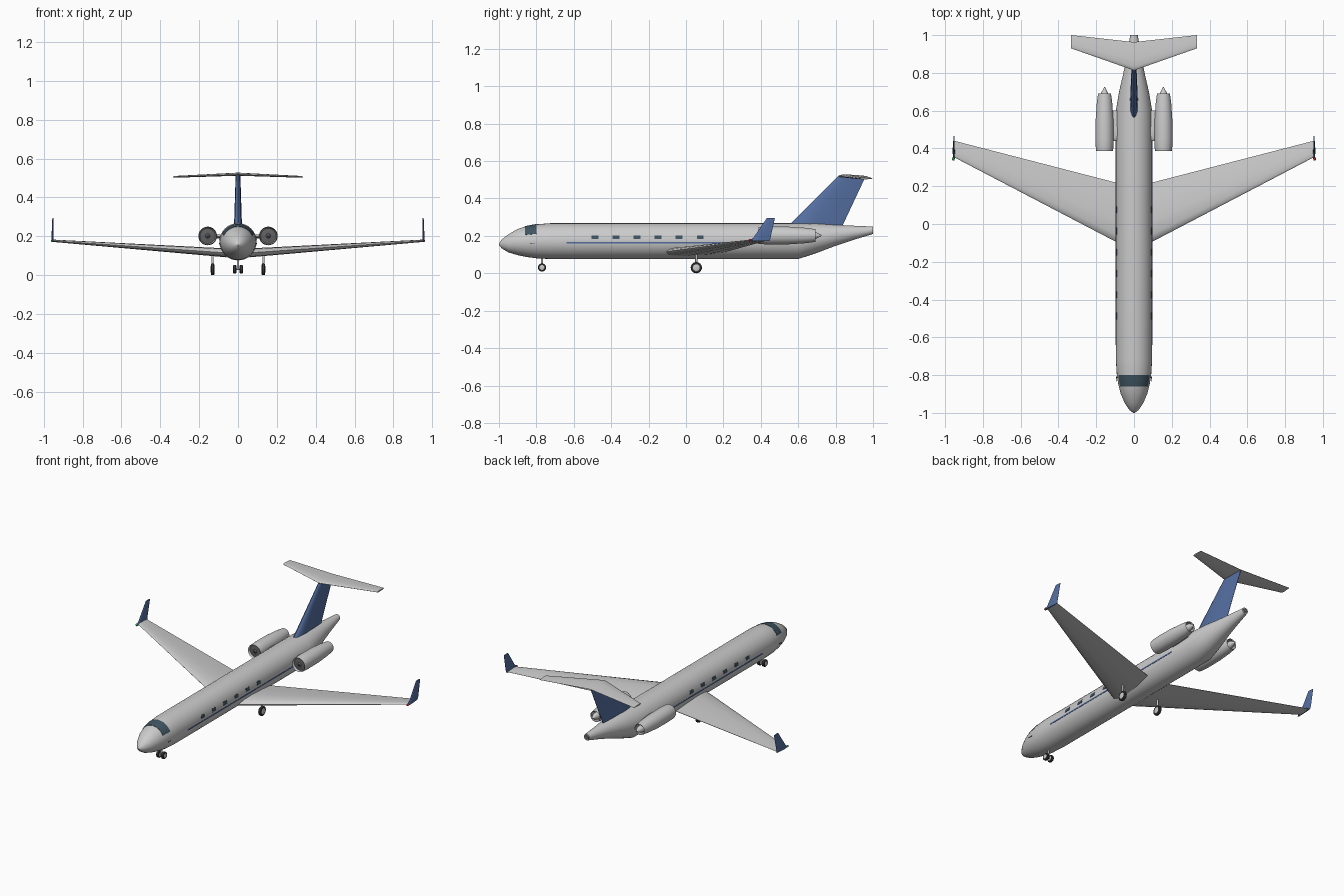
import bpy, bmesh, math
from mathutils import Vector

if "Cube" in bpy.data.objects:
    bpy.data.objects.remove(bpy.data.objects["Cube"])


def material(name, rgb):
    m = bpy.data.materials.new(name)
    m.diffuse_color = (*rgb, 1)
    m.use_nodes = True
    m.node_tree.nodes["Principled BSDF"].inputs["Base Color"].default_value = m.diffuse_color
    return m


BLUE = material("blue_paint", (0.09, 0.16, 0.36))
GLASS = material("dark_glass", (0.05, 0.09, 0.12))
RUBBER = material("rubber", (0.04, 0.04, 0.04))
DARK = material("dark_metal", (0.12, 0.12, 0.13))
RED = material("red_light", (0.7, 0.03, 0.03))
GREEN = material("green_light", (0.03, 0.6, 0.1))


def loft(name, rings, mat=None, mirror=False, closed=True):
    """Skin a list of point rings; closed rings get end caps."""
    bm = bmesh.new()
    vs = [[bm.verts.new(p) for p in r] for r in rings]
    n = len(vs[0])
    for a, b in zip(vs, vs[1:]):
        for i in range(n if closed else n - 1):
            j = (i + 1) % n
            bm.faces.new((a[i], a[j], b[j], b[i]))
    if closed:
        bm.faces.new(vs[0])
        bm.faces.new(vs[-1])
    bmesh.ops.recalc_face_normals(bm, faces=bm.faces)
    me = bpy.data.meshes.new(name)
    bm.to_mesh(me)
    bm.free()
    ob = bpy.data.objects.new(name, me)
    bpy.context.collection.objects.link(ob)
    if mat:
        me.materials.append(mat)
    bpy.ops.object.select_all(action='DESELECT')
    ob.select_set(True)
    bpy.context.view_layer.objects.active = ob
    bpy.ops.object.shade_smooth_by_angle(angle=math.radians(35))
    if mirror:
        ob.modifiers.new("mirror", 'MIRROR')
    return ob


def circle(c, r, axis='y', n=32):
    pts = []
    for i in range(n):
        u, v = r * math.cos(2 * math.pi * i / n), r * math.sin(2 * math.pi * i / n)
        off = {'x': (0, u, v), 'y': (u, 0, v), 'z': (u, v, 0)}[axis]
        pts.append(Vector(c) + Vector(off))
    return pts


def lathe(name, c, profile, axis='y', mat=None, mirror=False, n=32):
    d = Vector({'x': (1, 0, 0), 'y': (0, 1, 0), 'z': (0, 0, 1)}[axis])
    return loft(name, [circle(Vector(c) + d * t, r, axis, n) for t, r in profile], mat, mirror)


FOIL = [(0, 0), (.03, .45), (.12, .85), (.35, 1), (.7, .6), (1, .06)]


def foil(lead, trail, thick, at, vertical=False):
    """Aerofoil section from lead y to trail y; at = (x, z) of the chord."""
    half = [(lead + (trail - lead) * t, h * thick / 2) for t, h in FOIL]
    loop = half + [(y, -h) for y, h in half[:0:-1]]
    if vertical:
        return [(at[0] + h, y, at[1]) for y, h in loop]
    return [(at[0], y, at[1] + h) for y, h in loop]


# Fuselage stations: y, centre z, radius
BODY = [(-1, .155, .004), (-.985, .157, .024), (-.95, .16, .048), (-.9, .167, .07),
        (-.85, .17, .083), (-.8, .171, .091), (-.72, .172, .096), (.6, .172, .096),
        (.7, .188, .079), (.8, .203, .056), (.9, .217, .037), (1, .23, .02)]


def body_at(y):
    for a, b in zip(BODY, BODY[1:]):
        if a[0] <= y <= b[0]:
            t = (y - a[0]) / (b[0] - a[0])
            return a[1] + (b[1] - a[1]) * t, a[2] + (b[2] - a[2]) * t


def skin_patch(name, ys, a0, a1, mat, mirror=False, steps=2):
    """Patch lying just outside the fuselage between two angles (0 = +x, 90 = up)."""
    rings = []
    for y in ys:
        z, r = body_at(y)
        angs = [math.radians(a0 + (a1 - a0) * i / steps) for i in range(steps + 1)]
        rings.append([(q * math.cos(a), y, z + q * math.sin(a))
                      for q, seq in ((r + .0015, angs), (r - .006, angs[::-1])) for a in seq])
    return loft(name, rings, mat, mirror)


loft("fuselage", [circle((0, y, z), r) for y, z, r in BODY])
lathe("tail_exhaust", (0, 1, .23), [(-.02, .015), (.001, .015)], mat=DARK)

# Cockpit glass, cabin windows and side stripe
skin_patch("windscreen", (-.86, -.85, -.825, -.8), 26, 154, GLASS, steps=24)
for i in range(6):
    y = -.487 + i * .1125
    skin_patch(f"cabin_window_{i + 1}", (y - .018, y + .018), 6, 18.5, GLASS, True)
skin_patch("side_stripe", (-.64, .45), -7.5, -3, BLUE, True)

# Wings and winglets
loft("wings", [foil(-.113, .21, .046, (.06, .115)),
               foil(.352, .44, .012, (.95, .177))], mirror=True)
loft("winglets", [foil(.335, .447, .012, (.953, .172), True),
                  foil(.36, .452, .011, (.955, .19), True),
                  foil(.432, .475, .006, (.953, .295), True)], BLUE, True)
for name, s, m in (("left_light", 1, RED), ("right_light", -1, GREEN)):
    lathe(name, (s * .957, .345, .178), [(-.01, .002), (-.004, .006), (.004, .006), (.01, .002)],
          mat=m, n=12)

# T-tail
loft("tail_fin", [foil(.535, .83, .042, (0, .24), True),
                  foil(.81, .96, .024, (0, .517), True)], BLUE)
stab = [(-.333, .93, 1, .009, .506), (0, .813, .963, .016, .52), (.333, .93, 1, .009, .506)]
loft("tailplane", [foil(a, b, t, (x, z)) for x, a, b, t, z in stab])

# Engines: nacelle with recessed inlet and nozzle, fan, cone and pylon
E = (.156, 0, .202)
lathe("engine_nacelles", E, [(.41, .037), (.392, .041), (.386, .044), (.395, .046), (.45, .048),
                             (.55, .047), (.64, .041), (.692, .034), (.688, .03), (.66, .03)],
      mirror=True)
lathe("engine_fans", E, [(.39, .004), (.397, .012), (.4, .04), (.412, .04)], mat=DARK, mirror=True)
lathe("exhaust_cones", E, [(.65, .022), (.69, .02), (.725, .002)], mirror=True)
loft("engine_pylons", [foil(.44, .6, .02, (.06, .2)), foil(.44, .6, .02, (.125, .2))], mirror=True)


# Landing gear
def wheel(name, x, y, z, r, w):
    h = w / 2
    lathe(name + "_tyres", (x, y, z), [(-h, r * .62), (-h, r * .85), (-h * .6, r), (h * .6, r),
                                       (h, r * .85), (h, r * .62)], 'x', RUBBER, True, 24)
    lathe(name + "_hubs", (x, y, z), [(-h * 1.1, r * .5), (-h * 1.1 + .001, r * .6),
                                      (h * 1.1 - .001, r * .6), (h * 1.1, r * .5)],
          'x', None, True, 24)


wheel("main", .131, .055, .03, .03, .018)
lathe("main_struts", (.131, .055, 0), [(.028, .006), (.12, .006)], 'z', None, True, 12)
wheel("nose", .017, -.77, .031, .022, .017)
lathe("nose_strut", (0, -.77, 0), [(.03, .006), (.1, .006)], 'z', None, False, 12)
lathe("nose_axle", (0, -.77, .031), [(-.02, .004), (.02, .004)], 'x', None, False, 12)

# Air data probes on the nose
lathe("nose_probes", (.093, -.82, .16), [(-.015, .001), (.012, .002)], 'y', DARK, True, 8)
